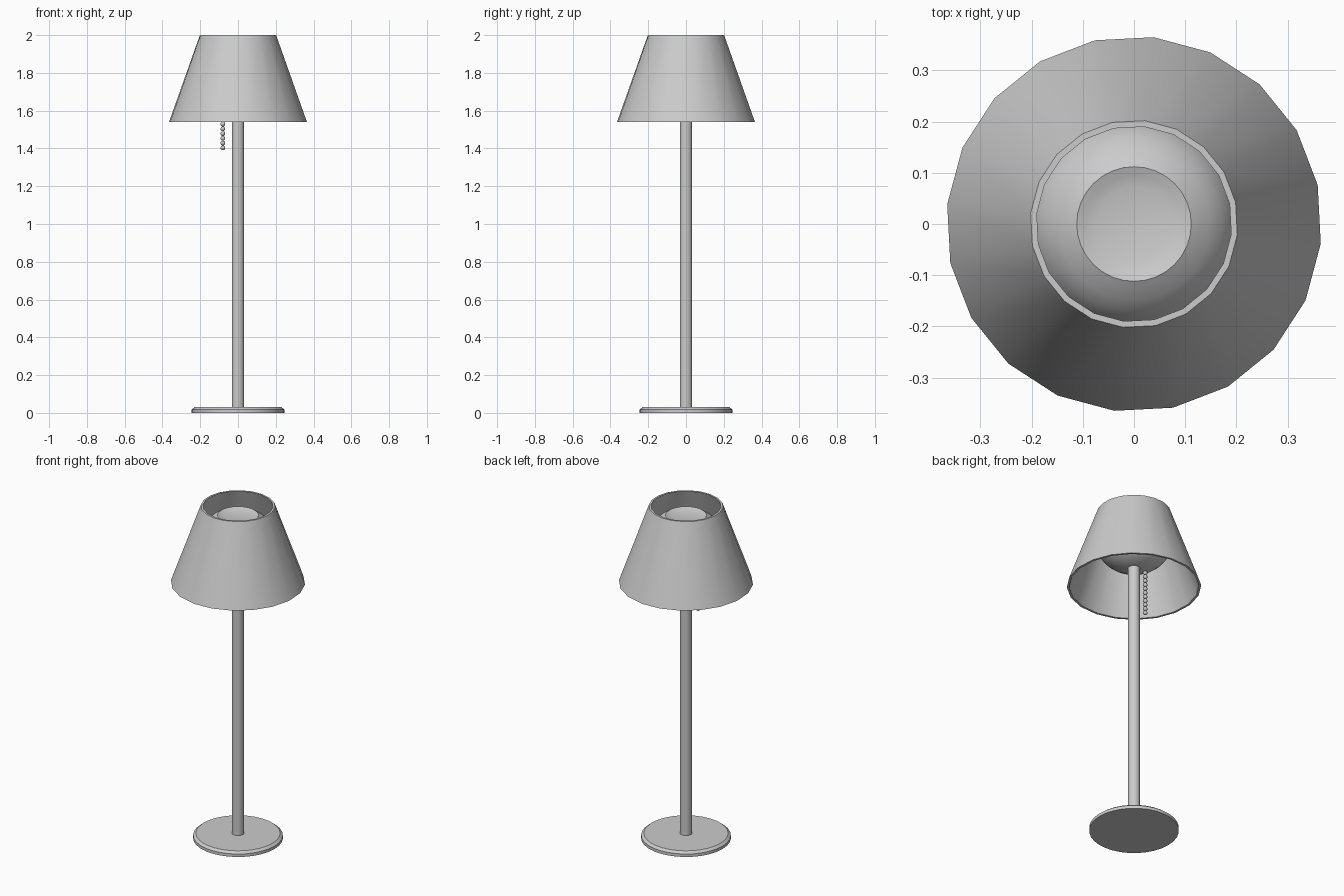
import bpy, math

if "Cube" in bpy.data.objects:
    bpy.data.objects.remove(bpy.data.objects["Cube"])


def lathe(name, profile, sides, start=0.0, closed=False):
    """Revolve (radius, z) points around z; radius 0 makes a pole."""
    verts, faces, rings = [], [], []
    for r, z in profile:
        n = 1 if r == 0 else sides
        rings.append(range(len(verts), len(verts) + n))
        for i in range(n):
            a = math.radians(start) + 2 * math.pi * i / sides
            verts.append((r * math.cos(a), r * math.sin(a), z))
    pairs = list(zip(rings, rings[1:]))
    if closed:
        pairs.append((rings[-1], rings[0]))
    for low, high in pairs:
        for i in range(sides):
            j = (i + 1) % sides
            quad = [low[i % len(low)], low[j % len(low)],
                    high[j % len(high)], high[i % len(high)]]
            faces.append(list(dict.fromkeys(quad)))
    mesh = bpy.data.meshes.new(name)
    mesh.from_pydata(verts, [], faces)
    ob = bpy.data.objects.new(name, mesh)
    bpy.context.collection.objects.link(ob)
    smooth(ob)
    return ob


def smooth(ob):
    bpy.ops.object.select_all(action='DESELECT')
    ob.select_set(True)
    bpy.context.view_layer.objects.active = ob
    bpy.ops.object.shade_smooth_by_angle(angle=math.radians(30))


# Foot with chamfered upper edge
lathe("base", [(0, 0), (0.245, 0), (0.245, 0.018), (0.23, 0.03), (0, 0.03)], 32)

# Stem, running up into the bulb
lathe("stem", [(0, 0.02), (0.033, 0.02), (0.033, 1.68), (0, 1.68)], 20)

# Hollow 20-sided shade
lathe("shade", [(0.367, 1.54), (0.203, 2.0), (0.191, 2.0), (0.354, 1.54)],
      20, start=12, closed=True)

# Wide rounded bulb with a shallow dish in its top
R, H, ZC = 0.205, 0.16, 1.81
profile = [(0, ZC - H)]
for i in range(1, 15):
    a = math.radians(-90 + i * 10.3)
    profile.append((R * math.cos(a), ZC + H * math.sin(a)))
profile += [(0.112, 1.945), (0.095, 1.939), (0.072, 1.932), (0, 1.932)]
lathe("bulb", profile, 32)

# Pull chain of beads
for i in range(11):
    bpy.ops.mesh.primitive_uv_sphere_add(segments=12, ring_count=8, radius=0.0125,
                                         location=(-0.08, 0, 1.403 + i * 0.0252))
    bead = bpy.context.object
    bead.name = f"chain_bead_{i + 1}"
    smooth(bead)
